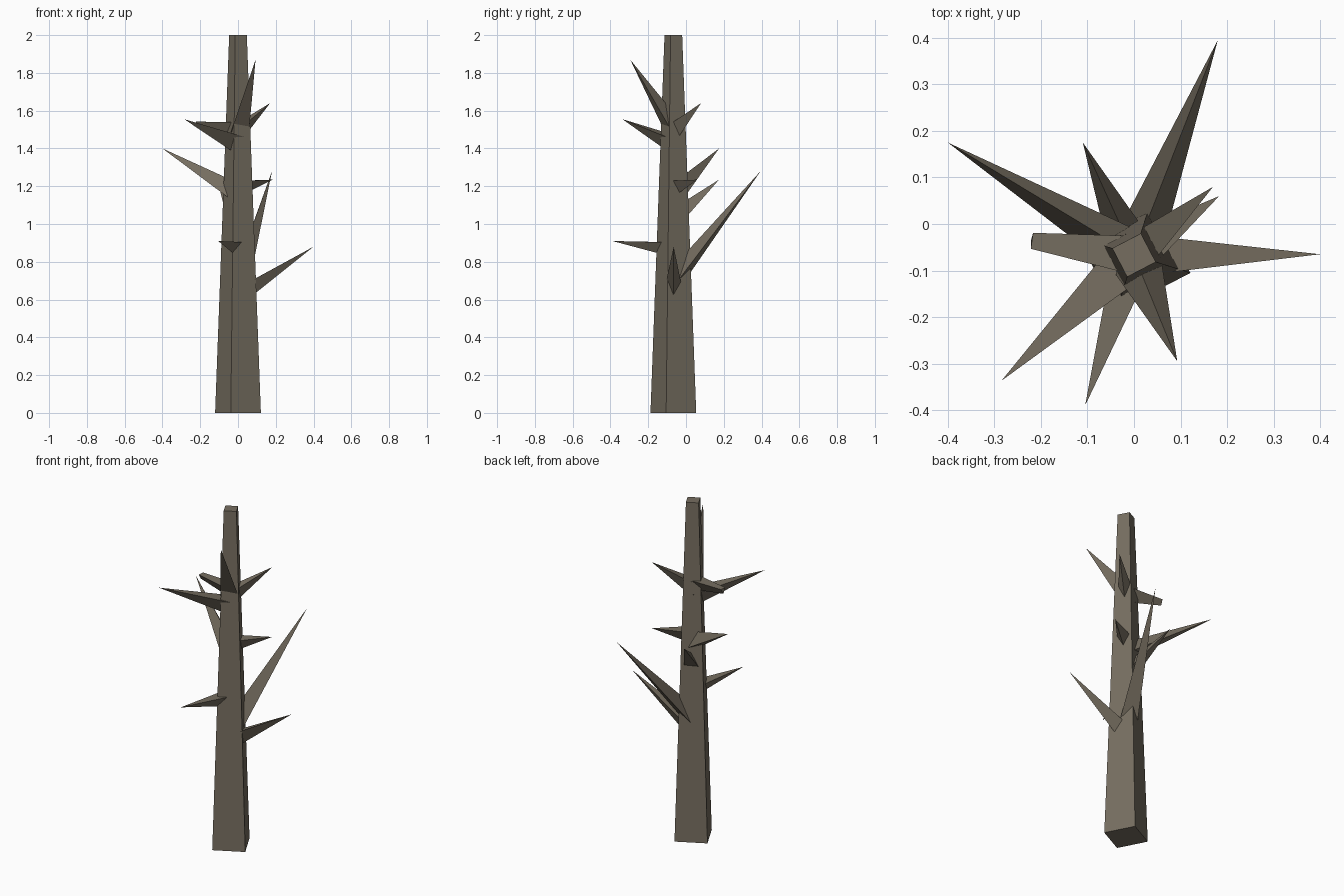
import bpy, bmesh, math
from mathutils import Vector

if "Cube" in bpy.data.objects:
    bpy.data.objects.remove(bpy.data.objects["Cube"])

bark = bpy.data.materials.new("grey_brown_bark")
bark.diffuse_color = (0.18, 0.155, 0.117, 1)
bark.use_nodes = True
bark.node_tree.nodes["Principled BSDF"].inputs["Base Color"].default_value = bark.diffuse_color


def tapered(name, rings):
    """Solid lofted through equal-sized rings; a one-point ring makes a tip."""
    bm = bmesh.new()
    a, b = [[bm.verts.new(p) for p in ring] for ring in rings]
    n = len(a)
    bm.faces.new(a)
    for i in range(n):
        j = (i + 1) % n
        if len(b) == 1:
            bm.faces.new((a[i], a[j], b[0]))
        else:
            bm.faces.new((a[i], a[j], b[j], b[i]))
    if len(b) > 1:
        bm.faces.new(b)
    bmesh.ops.recalc_face_normals(bm, faces=bm.faces)
    mesh = bpy.data.meshes.new(name)
    bm.to_mesh(mesh)
    bm.free()
    mesh.materials.append(bark)
    ob = bpy.data.objects.new(name, mesh)
    bpy.context.collection.objects.link(ob)
    return ob


def ring(centre, u, v, r, sides, turn):
    return [centre + r * (math.cos(t) * u + math.sin(t) * v)
            for t in (turn + math.tau * i / sides for i in range(sides))]


X, Y = Vector((1, 0, 0)), Vector((0, 1, 0))
AXIS_Y = -0.067

# Square tapered trunk, slightly turned
turn = math.radians(-17.5)
tapered("trunk", [ring(Vector((0, AXIS_Y, 0)), X, Y, 0.127, 4, turn),
                  ring(Vector((0, AXIS_Y, 2)), X, Y, 0.049, 4, turn)])

# Three-sided branches: tip, root height, root radius, ridge side, end radius
branches = [
    ((0.40, -0.065, 0.88), 0.63, 0.055, "down", 0),
    ((0.18, 0.395, 1.28), 0.69, 0.060, "up", 0),
    ((-0.40, 0.175, 1.40), 1.155, 0.058, "up", 0),
    ((-0.11, 0.175, 1.235), 1.02, 0.055, "up", 0),
    ((0.17, 0.08, 1.64), 1.49, 0.052, "down", 0),
    ((0.183, 0.06, 1.235), 1.20, 0.055, "down", 0),
    ((0.093, -0.295, 1.87), 1.50, 0.060, "up", 0),
    ((-0.285, -0.337, 1.555), 1.43, 0.060, "down", 0),
    ((-0.105, -0.39, 0.91), 0.877, 0.052, "down", 0),
    ((-0.22, -0.036, 1.532), 1.515, 0.048, "down", 0.02),   # broken stub
]
for i, (tip, z, r, ridge, end) in enumerate(branches, 1):
    tip, root = Vector(tip), Vector((0, AXIS_Y, z))
    d = (tip - root).normalized()
    side = d.cross(Vector((0, 0, 1))).normalized()
    up = side.cross(d)
    if ridge == "down":
        up = -up
    last = ring(tip, up, side, end, 3, 0) if end else [tip]
    tapered(f"branch_{i}", [ring(root, up, side, r, 3, 0), last])
